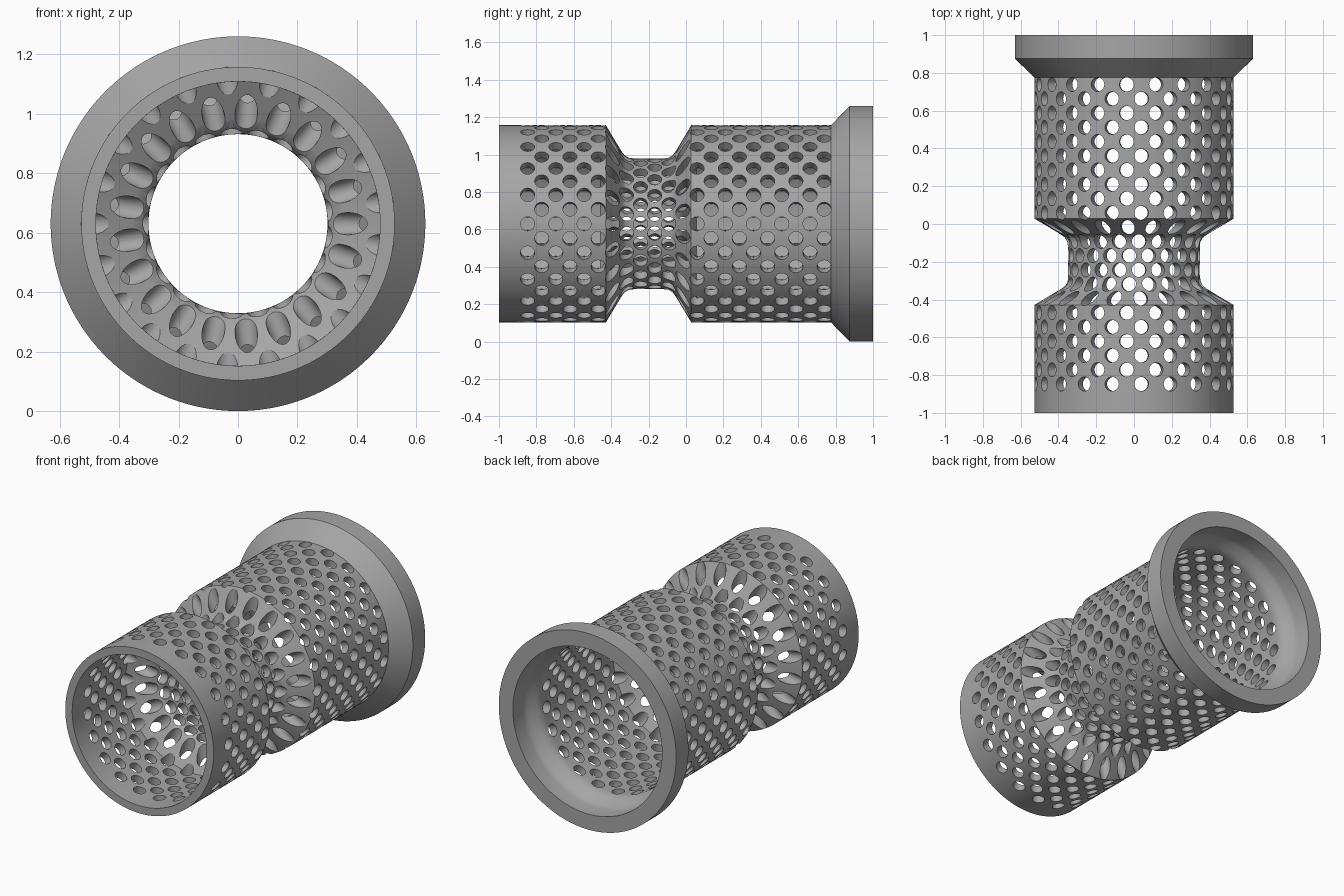
import bpy, bmesh, math

cube = bpy.data.objects.get("Cube")
if cube:
    bpy.data.objects.remove(cube, do_unlink=True)

AXIS_Z = 0.63
NECK_Y = -0.2
HOLES_PER_RING, RINGS = 21, 22
STEP = 2 * math.pi / HOLES_PER_RING
FIRST_RING, RING_STEP = -0.847, 0.0755
HOLE_RADIUS, NECK_RADIUS = 0.0375, 0.301
EDGE_PARTS = 6  # points per diamond side


def with_neck(half, back):
    """Mirror the front half of the neck and add the back of the profile."""
    return half + [(2 * NECK_Y - y, r) for y, r in reversed(half[1:])] + back


# (y, radius) profiles of the wall
outer = with_neck([(-1, 0.527), (-0.428, 0.527), (-0.345, 0.388), (-0.328, 0.366),
                   (-0.305, 0.353), (-0.275, 0.349)],
                  [(0.775, 0.527), (0.875, 0.63), (1, 0.63)])
inner = with_neck([(-1, 0.478), (-0.457, 0.478), (-0.38, 0.347), (-0.355, 0.319),
                   (-0.325, 0.304), (-0.28, NECK_RADIUS)],
                  [(0.775, 0.478), (0.8, 0.482), (0.82, 0.492), (0.85, 0.513),
                   (0.88, 0.526), (0.9, 0.53), (1, 0.53)])


def radius_at(profile, y):
    for (y0, r0), (y1, r1) in zip(profile, profile[1:]):
        if y <= y1:
            return r0 + (r1 - r0) * (y - y0) / (y1 - y0)
    return profile[-1][1]


def hole_centre(u, y):
    """Angle of the hole whose rim passes through this point, else None."""
    ring = round((y - FIRST_RING) / RING_STEP)
    if not 0 <= ring < RINGS:
        return None
    shift = 0.5 * (ring % 2)
    centre = (round(u / STEP - shift) + shift) * STEP
    across = (u - centre) * NECK_RADIUS
    along = y - FIRST_RING - ring * RING_STEP
    return centre if math.hypot(across, along) < HOLE_RADIUS * 1.005 else None


# Unrolled sheet: staggered diamonds, each with a round hole
sheet = bmesh.new()


def add_quad(points):
    sheet.faces.new([sheet.verts.new((u, y, 0)) for u, y in points])


sides = 4 * EDGE_PARTS
for ring in range(RINGS):
    cy = FIRST_RING + ring * RING_STEP
    for k in range(HOLES_PER_RING):
        cu = (k + 0.5 * (ring % 2)) * STEP
        rim, diamond = [], []
        for j in range(sides):
            a = 2 * math.pi * j / sides
            rim.append((cu + HOLE_RADIUS * math.cos(a) / NECK_RADIUS,
                        cy + HOLE_RADIUS * math.sin(a)))
            corner, t = j // EDGE_PARTS, (j % EDGE_PARTS) / EDGE_PARTS
            du, dy = ((1 - t, t), (-t, 1 - t), (t - 1, -t), (t, t - 1))[corner]
            diamond.append((cu + du * STEP / 2, cy + dy * RING_STEP))
        for j in range(sides):
            n = (j + 1) % sides
            add_quad((rim[j], diamond[j], diamond[n], rim[n]))
            # Plain bands between the end rings and the tube ends
            upper = j < sides // 2
            if (ring == 0 and not upper) or (ring == RINGS - 1 and upper):
                end = 1 if upper else -1
                add_quad((diamond[n], diamond[j],
                          (diamond[j][0], end), (diamond[n][0], end)))
bmesh.ops.remove_doubles(sheet, verts=sheet.verts[:], dist=1e-5)

# Cut the sheet wherever either profile bends
for level in sorted({y for y, r in outer + inner if abs(y) < 1}):
    faces = [f for f in sheet.faces
             if min(v.co.y for v in f.verts) < level < max(v.co.y for v in f.verts)]
    edges = list({e for f in faces for e in f.edges})
    verts = list({v for f in faces for v in f.verts})
    bmesh.ops.bisect_plane(sheet, geom=verts + edges + faces, dist=1e-5,
                           plane_co=(0, level, 0), plane_no=(0, 1, 0))
sheet.verts.index_update()

# Roll the sheet into the outer and inner walls
bm = bmesh.new()
centres = [hole_centre(v.co.x, v.co.y) for v in sheet.verts]
walls = []
for profile in (outer, inner):
    wall = []
    for v, centre in zip(sheet.verts, centres):
        u, y = v.co.x, v.co.y
        r = radius_at(profile, y)
        if centre is not None:
            u = centre + math.asin((u - centre) * NECK_RADIUS / r)
        wall.append(bm.verts.new((r * math.cos(u), y, AXIS_Z + r * math.sin(u))))
    walls.append(wall)
    for f in sheet.faces:
        bm.faces.new([wall[v.index] for v in f.verts])

# Hole sides and the two end rims join the walls
for e in sheet.edges:
    a, b = e.verts
    is_hole = centres[a.index] is not None and centres[b.index] is not None
    is_end = abs(a.co.y) > 0.9999 and abs(b.co.y) > 0.9999
    if e.is_boundary and (is_hole or is_end):
        bm.faces.new((walls[0][a.index], walls[0][b.index],
                      walls[1][b.index], walls[1][a.index]))
sheet.free()
bmesh.ops.remove_doubles(bm, verts=bm.verts[:], dist=1e-4)
bmesh.ops.recalc_face_normals(bm, faces=bm.faces[:])

mesh = bpy.data.meshes.new("perforated_tube")
bm.to_mesh(mesh)
bm.free()
tube = bpy.data.objects.new("perforated_tube", mesh)
bpy.context.collection.objects.link(tube)

# Plain grey metal
grey = bpy.data.materials.new("grey_metal")
grey.use_nodes = True
colour = (0.38, 0.38, 0.38, 1)
grey.diffuse_color = colour
grey.node_tree.nodes["Principled BSDF"].inputs["Base Color"].default_value = colour
mesh.materials.append(grey)

bpy.ops.object.select_all(action='DESELECT')
tube.select_set(True)
bpy.context.view_layer.objects.active = tube
bpy.ops.object.shade_smooth_by_angle(angle=math.radians(25))
